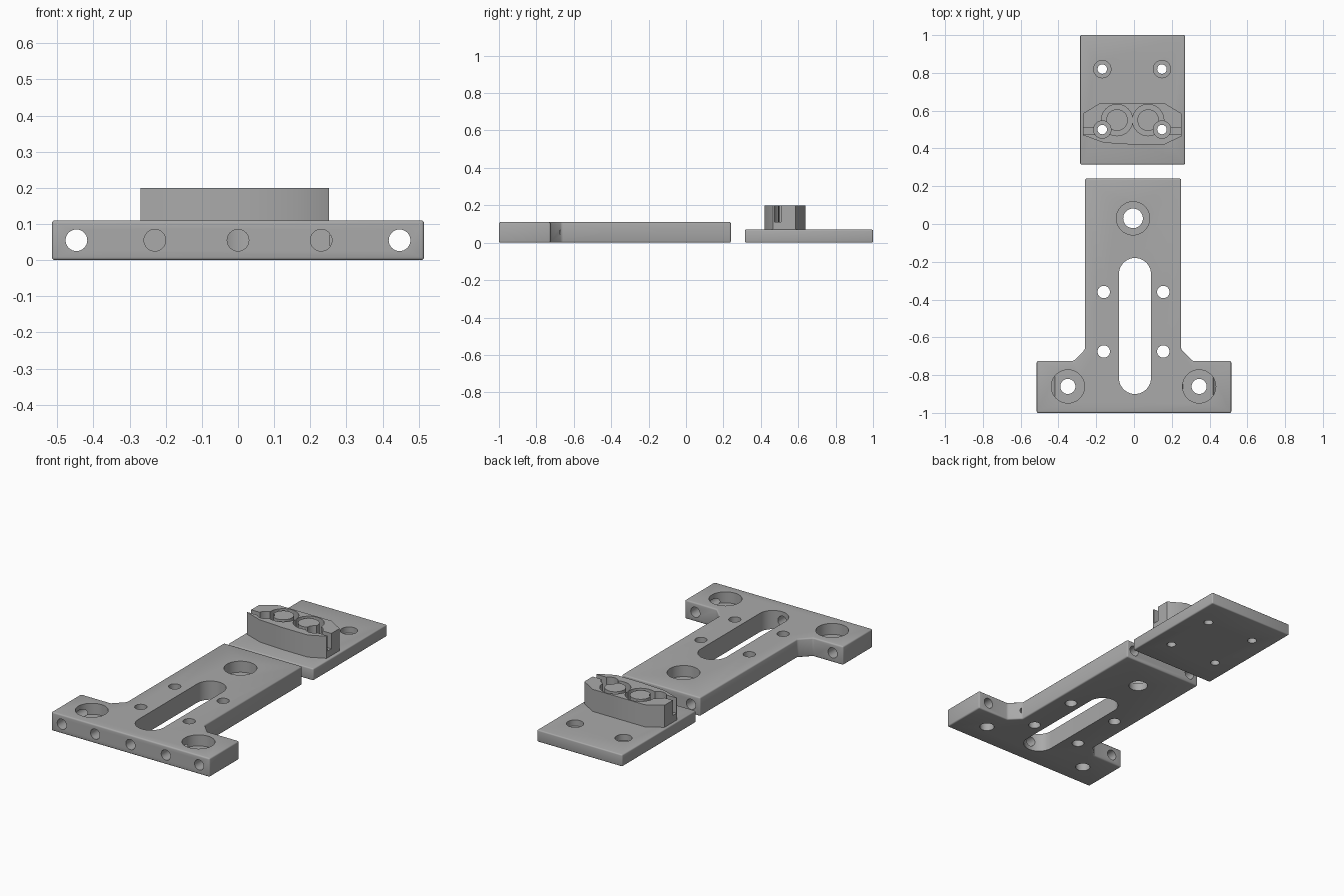
import bpy, bmesh, math
from mathutils import Matrix

if "Cube" in bpy.data.objects:
    bpy.data.objects.remove(bpy.data.objects["Cube"])

grey = bpy.data.materials.new("machined_grey")
grey.use_nodes = True
colour = (0.4, 0.4, 0.4, 1)
grey.diffuse_color = colour
grey.node_tree.nodes["Principled BSDF"].inputs["Base Color"].default_value = colour


def finish(name, bm):
    mesh = bpy.data.meshes.new(name)
    bmesh.ops.recalc_face_normals(bm, faces=bm.faces)
    bm.to_mesh(mesh)
    bm.free()
    mesh.materials.append(grey)
    obj = bpy.data.objects.new(name, mesh)
    bpy.context.collection.objects.link(obj)
    return obj


def prism(name, outline, z0, z1, bevel=0):
    bm = bmesh.new()
    face = bm.faces.new([bm.verts.new((x, y, z0)) for x, y in outline])
    top = bmesh.ops.extrude_face_region(bm, geom=[face])["geom"]
    moved = [v for v in top if isinstance(v, bmesh.types.BMVert)]
    bmesh.ops.translate(bm, verts=moved, vec=(0, 0, z1 - z0))
    if bevel:
        bmesh.ops.bevel(bm, geom=bm.edges[:], offset=bevel, segments=3,
                        profile=0.5, affect='EDGES')
    return finish(name, bm)


def box(name, x0, x1, y0, y1, z0, z1, bevel=0):
    return prism(name, [(x0, y0), (x1, y0), (x1, y1), (x0, y1)], z0, z1, bevel)


def arc(x, y, r, start, end, n):
    angles = [math.radians(start + (end - start) * i / n) for i in range(n + 1)]
    return [(x + r * math.cos(a), y + r * math.sin(a)) for a in angles]


def bore(x, y, r, z0, z1):
    return prism("cutter", arc(x, y, r, 0, 360, 40)[:-1], z0, z1)


def side_bore(x, r, y0, y1, z):
    bm = bmesh.new()
    turn = Matrix.Translation((x, (y0 + y1) / 2, z)) @ Matrix.Rotation(math.pi / 2, 4, 'X')
    bmesh.ops.create_cone(bm, cap_ends=True, segments=32, radius1=r, radius2=r,
                          depth=y1 - y0, matrix=turn)
    return finish("cutter", bm)


def combine(obj, tool, operation='DIFFERENCE'):
    mod = obj.modifiers.new("cut", 'BOOLEAN')
    mod.object, mod.operation, mod.solver = tool, operation, 'EXACT'
    bpy.context.view_layer.objects.active = obj
    bpy.ops.object.modifier_apply(modifier=mod.name)
    bpy.data.objects.remove(tool)


def smooth(obj):
    bpy.ops.object.select_all(action='DESELECT')
    obj.select_set(True)
    bpy.context.view_layer.objects.active = obj
    bpy.ops.object.shade_smooth_by_angle(angle=math.radians(35))


# T-shaped mounting plate
T = 0.11
tee = prism("tee_plate", [
    (-0.515, -1), (0.515, -1), (0.515, -0.725), (0.31, -0.725), (0.25, -0.665),
    (0.25, 0.24), (-0.26, 0.24), (-0.26, -0.665), (-0.32, -0.725), (-0.515, -0.725)],
    0, T, 0.008)

# Long rounded slot
slot = arc(0.005, -0.265, 0.085, 0, 180, 20) + arc(0.005, -0.815, 0.085, 180, 360, 20)
combine(tee, prism("cutter", slot, -0.1, 0.3))

# Counterbored bolt holes
for x, y, r in [(-0.35, -0.86, 0.04), (0.345, -0.86, 0.04), (-0.005, 0.03, 0.052)]:
    combine(tee, bore(x, y, 0.088, 0.045, 0.3))
    combine(tee, bore(x, y, r, -0.1, 0.3))

# Plain holes beside the slot
for x in (-0.16, 0.155):
    for y in (-0.36, -0.675):
        combine(tee, bore(x, y, 0.033, -0.1, 0.3))

# Horizontal holes in the front and back edges
for x, y0, y1 in [(-0.447, -1.1, -0.6), (0.447, -1.1, -0.6), (0, -1.1, -0.8),
                  (-0.23, -1.1, -0.67), (0.23, -1.1, -0.67),
                  (-0.2, 0.1, 0.3), (0.2, 0.1, 0.3)]:
    combine(tee, side_bore(x, 0.03, y0, y1, T / 2))
smooth(tee)

# Rear carrier plate with a raised belt clamp
carrier = box("carrier_plate", -0.285, 0.27, 0.315, 1, 0, 0.07, 0.007)
clamp = prism("belt_clamp", [
    (-0.27, 0.47), (-0.255, 0.465), (-0.16, 0.43), (0, 0.42), (0.16, 0.42),
    (0.252, 0.465), (0.252, 0.585), (0.16, 0.64), (-0.18, 0.64), (-0.27, 0.585)],
    0.07, 0.2)

# Belt channels entering from each end and looping round a post
FLOOR = 0.11
posts = [(-0.09, -0.4), (0.075, 0.4)]
for x, end in posts:
    combine(clamp, bore(x, 0.55, 0.083, FLOOR, 0.3))
    combine(clamp, box("cutter", min(x, end), max(x, end), 0.473, 0.508, FLOOR, 0.3))
for x, end in posts:
    combine(clamp, bore(x, 0.55, 0.057, FLOOR - 0.01, 0.2), 'UNION')

# Screw holes through the carrier and clamp
for x in (-0.168, 0.148):
    combine(clamp, bore(x, 0.5, 0.046, 0, 0.3))
    for y in (0.5, 0.82):
        combine(carrier, bore(x, y, 0.046, 0.035, 0.3))
        combine(carrier, bore(x, y, 0.025, -0.1, 0.3))
smooth(carrier)
smooth(clamp)
